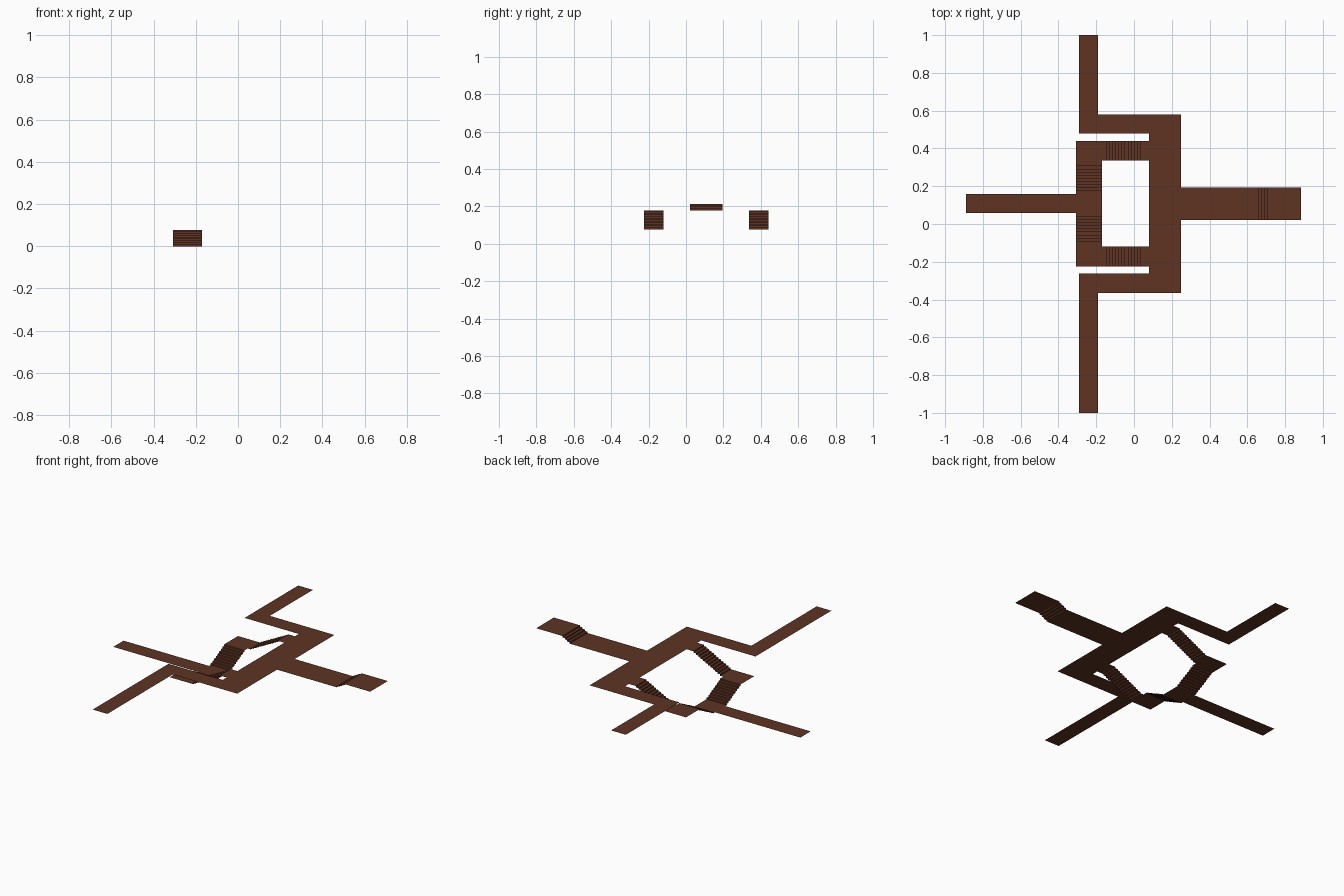
import bpy, bmesh

if "Cube" in bpy.data.objects:
    bpy.data.objects.remove(bpy.data.objects["Cube"])

RISE, RUN = 0.0085, 0.0165
YC = 0.108                      # symmetry line of the layout
Z0, Z1, Z2, Z3 = 0.0, 9 * RISE, 21 * RISE, 25 * RISE

brown = bpy.data.materials.new("brown floor")
brown.diffuse_color = (0.112, 0.034, 0.016, 1)
brown.use_nodes = True
brown.node_tree.nodes["Principled BSDF"].inputs["Base Color"].default_value = brown.diffuse_color


def sheet(name, quads):
    """Thin one-sided surface made of quads."""
    bm = bmesh.new()
    for q in quads:
        bm.faces.new([bm.verts.new(p) for p in q])
    bmesh.ops.remove_doubles(bm, verts=bm.verts, dist=1e-5)
    me = bpy.data.meshes.new(name)
    bm.to_mesh(me)
    bm.free()
    me.materials.append(brown)
    ob = bpy.data.objects.new(name, me)
    bpy.context.collection.objects.link(ob)


def rect(x0, x1, y0, y1, z):
    y0, y1 = sorted((y0, y1))
    return [(x0, y0, z), (x1, y0, z), (x1, y1, z), (x0, y1, z)]


def floor(name, z, *rects):
    sheet(name, [rect(*r, z) for r in rects])


def stairs(name, axis, start, direction, a, b, z, n):
    """n risers climbing along an axis, spanning a..b across it."""
    def pt(t, c, h):
        return (t, c, h) if axis == 'x' else (c, t, h)
    quads = []
    flip = (axis == 'x') != (direction > 0)
    a, b = sorted((a, b))
    for i in range(n):
        t = start + direction * RUN * i
        u, h = t + direction * RUN, z + RISE * i
        q = [pt(t, a, h), pt(t, b, h), pt(t, b, h + RISE), pt(t, a, h + RISE)]
        quads.append(q if flip else q[::-1])
        if i < n - 1:
            q = [pt(t, a, h + RISE), pt(t, b, h + RISE),
                 pt(u, b, h + RISE), pt(u, a, h + RISE)]
            quads.append(q if flip else q[::-1])
    sheet(name, quads)


# lowest level: west corridor and small landing
floor("west_corridor", Z0, (-0.89, -0.308, YC - 0.05, YC + 0.05))
floor("lower_landing", Z0, (-0.308, -0.17, YC - 0.066, YC + 0.066))

# mirrored halves
for s, side in ((1, "north"), (-1, "south")):
    def Y(d):
        return YC + s * d
    stairs(side + "_lower_stairs", 'y', Y(0.066), s, -0.308, -0.17, Z0, 9)
    floor(side + "_corner_landing", Z1,
          (-0.308, -0.17, Y(0.198), Y(0.332)),
          (-0.17, -0.148, Y(0.228), Y(0.332)))
    stairs(side + "_upper_stairs", 'x', -0.148, 1, Y(0.228), Y(0.332), Z1, 12)
    e = -0.148 + 11 * RUN
    floor(side + "_stair_top", Z2, (e, 0.08, Y(0.228), Y(0.332)))
    floor(side + "_passage", Z2,
          (-0.29, 0.08, Y(0.37), Y(0.473)),
          (-0.29, -0.19, Y(0.473), s * 1.0))

# main hall, east corridor and its steps
floor("main_hall", Z2, (0.08, 0.25, YC - 0.473, YC + 0.473))
floor("east_corridor", Z2, (0.25, 0.657, YC - 0.086, YC + 0.086))
stairs("east_stairs", 'x', 0.657, 1, YC - 0.086, YC + 0.086, Z2, 4)
floor("east_landing", Z3, (0.657 + 3 * RUN, 0.885, YC - 0.086, YC + 0.086))
